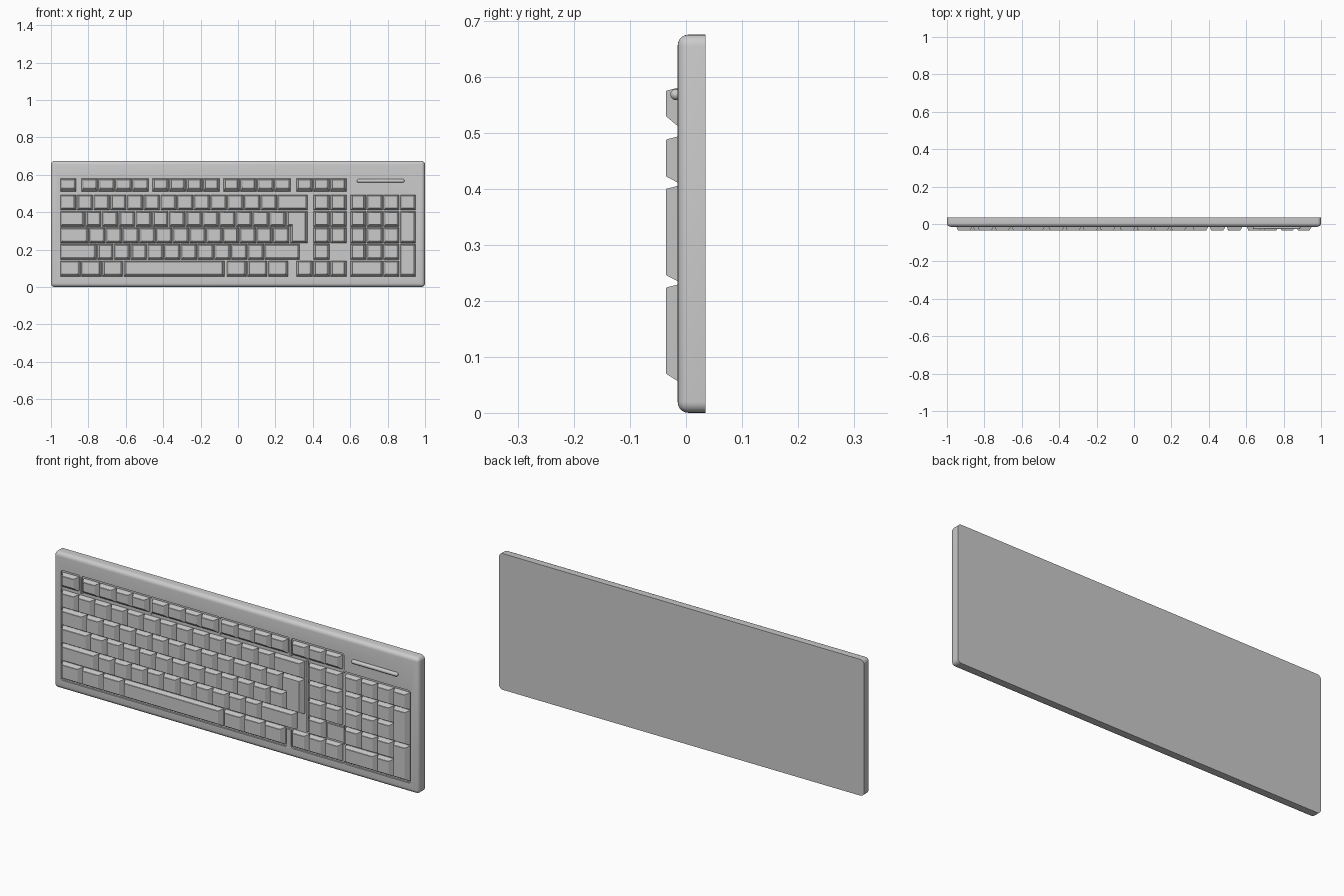
import bpy, bmesh, math
from mathutils import Matrix, Vector

old = bpy.data.objects.get("Cube")
if old:
    bpy.data.objects.remove(old, do_unlink=True)

grey = bpy.data.materials.new("plain_grey")
grey.use_nodes = True
grey.diffuse_color = (0.6, 0.6, 0.6, 1)
grey.node_tree.nodes["Principled BSDF"].inputs["Base Color"].default_value = (0.6, 0.6, 0.6, 1)

FACE, BACK, TIP, FLOOR = -0.015, 0.035, -0.036, -0.007
P, GAP = 0.0895, 0.006          # key pitch and gap between keys
LEFT = -0.95
ROWS = {                        # bottom and top of each key row
    "function": (0.512, 0.580), "number": (0.411, 0.493), "upper": (0.323, 0.405),
    "home": (0.235, 0.317), "lower": (0.147, 0.229), "space": (0.057, 0.140)}


def finish(bm, name, smooth=False):
    bmesh.ops.recalc_face_normals(bm, faces=bm.faces)
    me = bpy.data.meshes.new(name)
    bm.to_mesh(me)
    bm.free()
    me.materials.append(grey)
    ob = bpy.data.objects.new(name, me)
    bpy.context.collection.objects.link(ob)
    if smooth:
        smooth_shade(ob)
    return ob


def smooth_shade(ob):
    bpy.ops.object.select_all(action='DESELECT')
    ob.select_set(True)
    bpy.context.view_layer.objects.active = ob
    bpy.ops.object.shade_smooth_by_angle(angle=math.radians(35))


def box(x0, x1, y0, y1, z0, z1):
    bm = bmesh.new()
    size = Matrix.Diagonal((x1 - x0, y1 - y0, z1 - z0, 1))
    mid = Matrix.Translation(((x0 + x1) / 2, (y0 + y1) / 2, (z0 + z1) / 2))
    bmesh.ops.create_cube(bm, size=1, matrix=mid @ size)
    return bm


def add_key(bm, outline, low=0.011):
    """Tapered cap; outline holds (x, z, side, end) with the signs of its edges."""
    side_in = {-1: 0.010, 1: -0.013}
    end_in = {-1: low, 1: -0.0055}
    rings = []
    for y, k in ((FLOOR + 0.002, 0), (FACE, 0), (TIP, 1)):
        rings.append([bm.verts.new((x + k * side_in[s], y, z + k * end_in[e]))
                      for x, z, s, e in outline])
    n = len(outline)
    for a, b in zip(rings, rings[1:]):
        for i in range(n):
            j = (i + 1) % n
            bm.faces.new((a[i], a[j], b[j], b[i]))
    bm.faces.new(rings[0])
    bm.faces.new(rings[-1])


def rect(x0, x1, z0, z1):
    return [(x0, z0, -1, -1), (x1, z0, 1, -1), (x1, z1, 1, 1), (x0, z1, -1, 1)]


def run(start, count, pitch=P):
    return [(start + i * pitch, start + (i + 1) * pitch - GAP) for i in range(count)]


def keys(name, row, spans, low=0.011, top_row=None):
    bm = bmesh.new()
    z0, z1 = ROWS[row][0], ROWS[top_row or row][1]
    for x0, x1 in spans:
        add_key(bm, rect(x0, x1, z0, z1), low)
    # soften the rim of every cap
    rim = [e for e in bm.edges if all(v.co.y < TIP + 0.001 for v in e.verts)]
    bmesh.ops.bevel(bm, geom=rim, offset=0.0015, segments=1, affect='EDGES')
    finish(bm, name)


# Case with rounded front and corners, flat back
bm = box(-1, 1, FACE, BACK, 0, 0.675)
edges = [e for e in bm.edges if not all(v.co.y > 0 for v in e.verts)]
bmesh.ops.bevel(bm, geom=edges, offset=0.02, segments=5, profile=0.5, affect='EDGES')
case = finish(bm, "case")

# Wells cut around each key block
FN = 0.091
fgroups = [(LEFT, 1), (-0.836, 4), (-0.457, 4), (-0.077, 4), (0.313, 3)]
NAV, PAD = 0.404, 0.602
M = 0.011
wells = [(s, s + n * FN - GAP, "function", "function") for s, n in fgroups]
wells += [(LEFT, 0.372, "lower", "number"), (LEFT, 0.265, "space", "lower"),
          (NAV, NAV + 2 * FN - GAP, "home", "number"),
          (NAV, NAV + FN - GAP, "lower", "home"),
          (0.313, NAV + 2 * FN - GAP, "space", "space"),
          (PAD, 0.945, "space", "number")]
for x0, x1, lo, hi in wells:
    bm = box(x0 - M, x1 + M, -0.1, FLOOR, ROWS[lo][0] - M, ROWS[hi][1] + M)
    corners = [e for e in bm.edges if abs(e.verts[0].co.y - e.verts[1].co.y) > 0.01]
    bmesh.ops.bevel(bm, geom=corners, offset=0.01, segments=3, profile=0.5, affect='EDGES')
    cutter = finish(bm, "well_cutter")
    cutter.hide_render = True
    mod = case.modifiers.new("well", 'BOOLEAN')
    mod.operation, mod.solver, mod.object = 'DIFFERENCE', 'EXACT', cutter
    bpy.context.view_layer.objects.active = case
    bpy.ops.object.modifier_apply(modifier=mod.name)
    bpy.data.objects.remove(cutter, do_unlink=True)
smooth_shade(case)

# Function row
keys("function_keys", "function", [s for g, n in fgroups for s in run(g, n, FN)], 0.0175)

# Main typing block
keys("number_row", "number", run(LEFT, 13) + [(LEFT + 13 * P, 0.372)])
keys("upper_letter_row", "upper", [(LEFT, -0.821)] + run(-0.815, 12))
keys("home_letter_row", "home", [(LEFT, -0.800)] + run(-0.794, 12))
keys("lower_letter_row", "lower", [(LEFT, -0.757)] + run(-0.751, 10) + [(0.144, 0.330)])
keys("space_row", "space", run(LEFT, 3, 0.113) + [(-0.609, -0.072)]
     + run(-0.060, 3, 0.111), 0.013)

# Stepped enter key over two rows
bm = bmesh.new()
z0, zm, z1 = ROWS["home"][0], ROWS["upper"][0], ROWS["upper"][1]
add_key(bm, [(0.282, z0, -1, -1), (0.372, z0, 1, -1), (0.372, z1, 1, 1),
             (0.260, z1, -1, 1), (0.260, zm, -1, -1), (0.282, zm, -1, -1)])
finish(bm, "enter_key")

# Navigation and arrow keys
for row in ("number", "upper", "home"):
    keys("navigation_keys_" + row, row, run(NAV, 2, FN))
keys("up_arrow_key", "lower", run(NAV, 1, FN))
keys("arrow_keys", "space", run(0.313, 3, FN), 0.013)

# Number pad
pad = run(PAD, 4, 0.0885)
keys("pad_top_row", "number", pad)
for row in ("upper", "home", "lower"):
    keys("pad_keys_" + row, row, pad[:3])
keys("pad_bottom_row", "space", [(pad[0][0], pad[1][1]), pad[2]], 0.013)
keys("pad_plus_key", "home", [pad[3]], top_row="upper")
keys("pad_enter_key", "space", [pad[3]], 0.013, top_row="lower")

# Rounded indicator strip at the upper right
bm = bmesh.new()
bmesh.ops.create_uvsphere(bm, u_segments=16, v_segments=10, radius=0.010)
bmesh.ops.rotate(bm, verts=bm.verts, matrix=Matrix.Rotation(math.pi / 2, 3, 'Y'))
for v in bm.verts:
    if abs(v.co.x) < 1e-5:
        v.co.x = 0
halves = bmesh.ops.bisect_plane(bm, geom=bm.verts[:] + bm.edges[:] + bm.faces[:],
                                plane_co=(0, 0, 0), plane_no=(1, 0, 0), clear_inner=True)
rim = [e for e in bm.edges if e.is_boundary]
ext = bmesh.ops.extrude_edge_only(bm, edges=rim)
for g in ext["geom"]:
    if isinstance(g, bmesh.types.BMVert):
        g.co.x = -0.117
bmesh.ops.translate(bm, verts=bm.verts, vec=Vector((0.117, 0, 0)))
bmesh.ops.mirror(bm, geom=bm.verts[:] + bm.edges[:] + bm.faces[:], axis='X', merge_dist=0.0005)
bmesh.ops.translate(bm, verts=bm.verts, vec=Vector((0.763, -0.018, 0.568)))
finish(bm, "indicator_strip", smooth=True)
